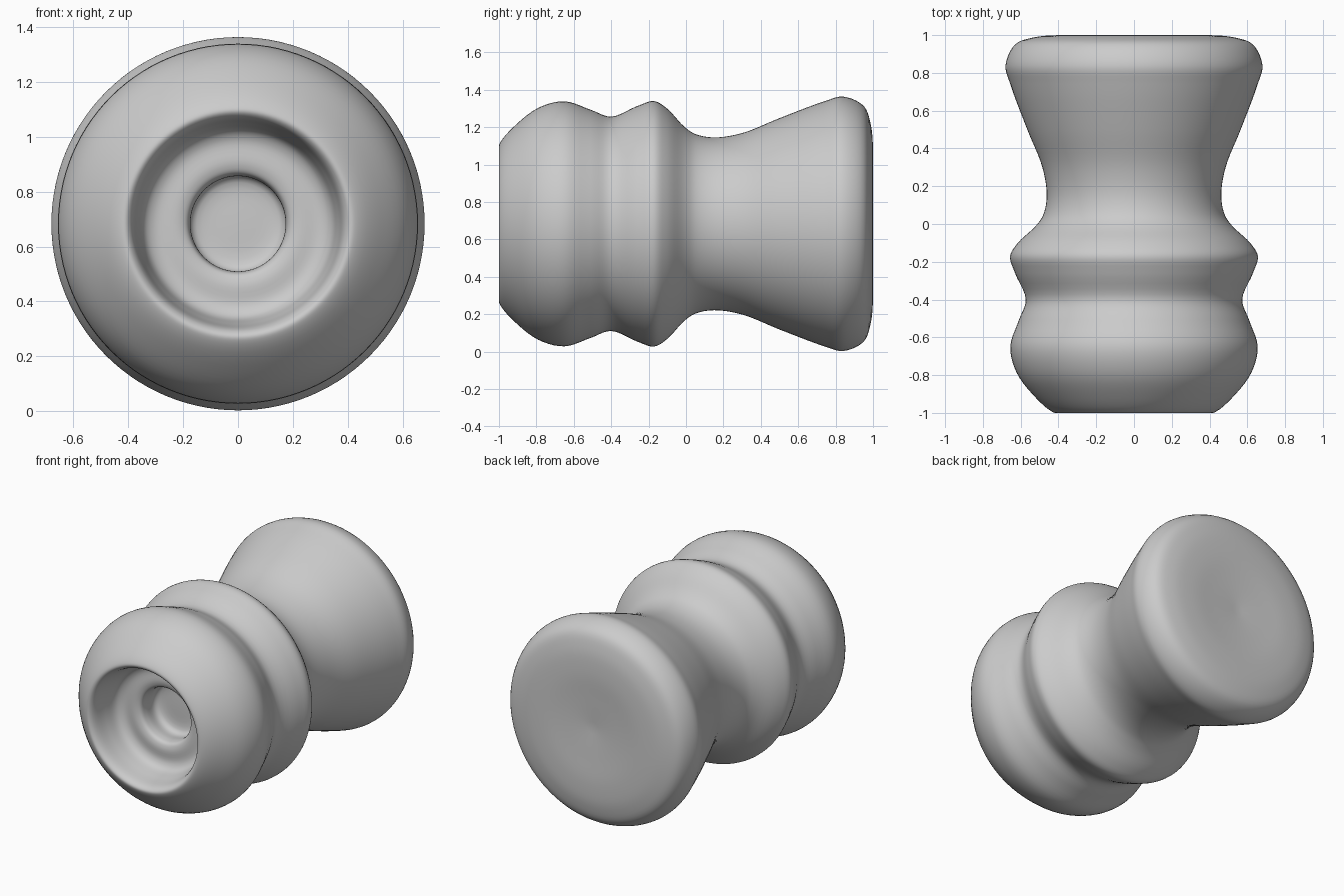
import bpy, bmesh, math
from mathutils import Vector, Matrix

cube = bpy.data.objects.get("Cube")
if cube:
    bpy.data.objects.remove(cube)

AXIS_Z = 0.683
SEGMENTS = 112

# Half outline as (radius, y): back centre, flared base, waist, collar, bulb, stepped recess
PROFILE = [
    (0, 0.98), (0.2, 0.992), (0.38, 1.0), (0.53, 0.988), (0.63, 0.95),
    (0.68, 0.84), (0.655, 0.74), (0.565, 0.5), (0.485, 0.3), (0.462, 0.15),
    (0.48, 0.05), (0.52, -0.01), (0.615, -0.1), (0.656, -0.17), (0.63, -0.26),
    (0.573, -0.4), (0.61, -0.51), (0.655, -0.65), (0.62, -0.79), (0.52, -0.92),
    (0.44, -0.99), (0.41, -1.0), (0.388, -0.98), (0.365, -0.88),
    (0.34, -0.8), (0.3, -0.775), (0.22, -0.775), (0.185, -0.76),
    (0.174, -0.72), (0.174, -0.64), (0.15, -0.615), (0, -0.61),
]


def smooth_path(points, steps=5):
    """Centripetal spline through the points."""
    pts = [Vector(p) for p in points]
    pts = [2 * pts[0] - pts[1]] + pts + [2 * pts[-1] - pts[-2]]
    path = []
    for a, b, c, d in zip(pts, pts[1:], pts[2:], pts[3:]):
        t1 = (b - a).length ** 0.5
        t2 = t1 + (c - b).length ** 0.5
        t3 = t2 + (d - c).length ** 0.5
        for i in range(steps):
            t = t1 + (t2 - t1) * i / steps
            p = a.lerp(b, t / t1)
            q = b.lerp(c, (t - t1) / (t2 - t1))
            r = c.lerp(d, (t - t2) / (t3 - t2))
            u = p.lerp(q, t / t2)
            v = q.lerp(r, (t - t1) / (t3 - t1))
            path.append(u.lerp(v, (t - t1) / (t2 - t1)))
    return path + [pts[-2]]


def lathe(name, points, material):
    """Spin the outline around the y axis."""
    bm = bmesh.new()
    verts = [bm.verts.new((max(p.x, 0), p.y, 0)) for p in smooth_path(points)]
    edges = [bm.edges.new(pair) for pair in zip(verts, verts[1:])]
    bmesh.ops.spin(bm, geom=verts + edges, cent=(0, 0, 0), axis=(0, 1, 0),
                   angle=math.tau, steps=SEGMENTS, use_duplicate=False)
    bmesh.ops.remove_doubles(bm, verts=bm.verts, dist=0.0002)
    bmesh.ops.recalc_face_normals(bm, faces=bm.faces)
    bmesh.ops.transform(bm, matrix=Matrix.Translation((0, 0, AXIS_Z)), verts=bm.verts)
    mesh = bpy.data.meshes.new(name)
    bm.to_mesh(mesh)
    bm.free()
    mesh.materials.append(material)
    obj = bpy.data.objects.new(name, mesh)
    bpy.context.collection.objects.link(obj)
    bpy.ops.object.select_all(action='DESELECT')
    obj.select_set(True)
    bpy.context.view_layer.objects.active = obj
    bpy.ops.object.shade_smooth_by_angle(angle=math.radians(50))
    return obj


# Single plain grey finish
grey = bpy.data.materials.new("plain_grey")
grey.use_nodes = True
color = (0.6, 0.6, 0.6, 1)
grey.diffuse_color = color
grey.node_tree.nodes["Principled BSDF"].inputs["Base Color"].default_value = color

lathe("turned_knob", PROFILE, grey)
